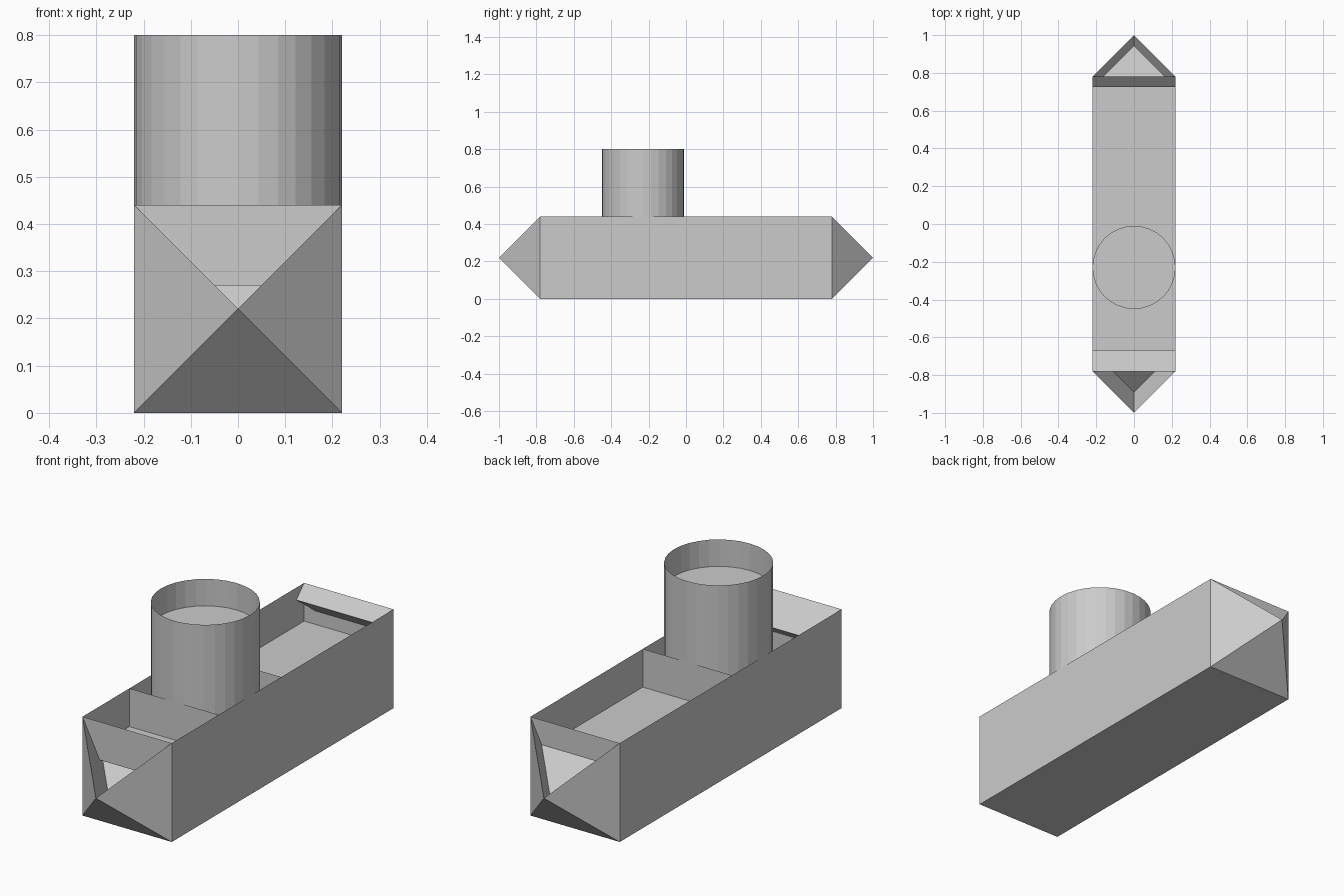
import bpy, bmesh
from mathutils import Vector

if "Cube" in bpy.data.objects:
    bpy.data.objects.remove(bpy.data.objects["Cube"])

W, L, H = 0.22, 0.78, 0.44        # half width, half length, hull height
FLOOR = 0.27                      # floor of the recessed deck
TOWER_Y, TOWER_TOP, CAP_Z = -0.23, 0.80, 0.68


def finish(bm, name):
    mesh = bpy.data.meshes.new(name)
    bm.to_mesh(mesh)
    bm.free()
    obj = bpy.data.objects.new(name, mesh)
    bpy.context.collection.objects.link(obj)
    return obj


def face(bm, *points):
    return bm.faces.new([bm.verts.new(p) for p in points])


def cross_wall(bm, y):
    face(bm, (-W, y, FLOOR), (W, y, FLOOR), (W, y, H), (-W, y, H))


# Hull: bottom and side plates
bm = bmesh.new()
face(bm, (-W, -L, 0), (-W, L, 0), (W, L, 0), (W, -L, 0))
for s in (-1, 1):
    face(bm, (s * W, -L, 0), (s * W, L, 0), (s * W, L, H), (s * W, -L, H))

# Pointed ends, whose upper facet is pushed inwards along its normal
for s, depth in ((-1, 0.11), (1, 0.055)):
    tip = Vector((0, s, H / 2))
    top = [Vector((-W, s * L, H)), Vector((W, s * L, H))]
    low = [Vector((-W, s * L, 0)), Vector((W, s * L, 0))]
    face(bm, low[0], low[1], tip)
    for i in range(2):
        face(bm, low[i], top[i], tip)
    rim = top + [tip]
    push = Vector((0, -s * depth, -depth))
    sunk = [p + push for p in rim]
    face(bm, *sunk)
    for i in range(3):
        j = (i + 1) % 3
        face(bm, rim[i], rim[j], sunk[j], sunk[i])
bmesh.ops.remove_doubles(bm, verts=bm.verts, dist=0.0001)
bmesh.ops.recalc_face_normals(bm, faces=bm.faces)
finish(bm, "hull")

# Recessed deck: floor, end walls and the walls around the tower
bm = bmesh.new()
face(bm, (-W, -L, FLOOR), (W, -L, FLOOR), (W, L, FLOOR), (-W, L, FLOOR))
for y in (-L, L, TOWER_Y - W, TOWER_Y + W):
    cross_wall(bm, y)
finish(bm, "recessed_deck")

# Tower: open tube with a sunken lid
bm = bmesh.new()
bmesh.ops.create_circle(bm, segments=32, radius=W)
bmesh.ops.translate(bm, verts=bm.verts, vec=(0, TOWER_Y, FLOOR))
ext = bmesh.ops.extrude_edge_only(bm, edges=bm.edges[:])
bmesh.ops.translate(bm, vec=(0, 0, TOWER_TOP - FLOOR),
                    verts=[v for v in ext["geom"] if isinstance(v, bmesh.types.BMVert)])
bmesh.ops.recalc_face_normals(bm, faces=bm.faces)
finish(bm, "tower")

bm = bmesh.new()
bmesh.ops.create_circle(bm, segments=32, radius=W, cap_ends=True)
bmesh.ops.translate(bm, verts=bm.verts, vec=(0, TOWER_Y, CAP_Z))
finish(bm, "tower_lid")
